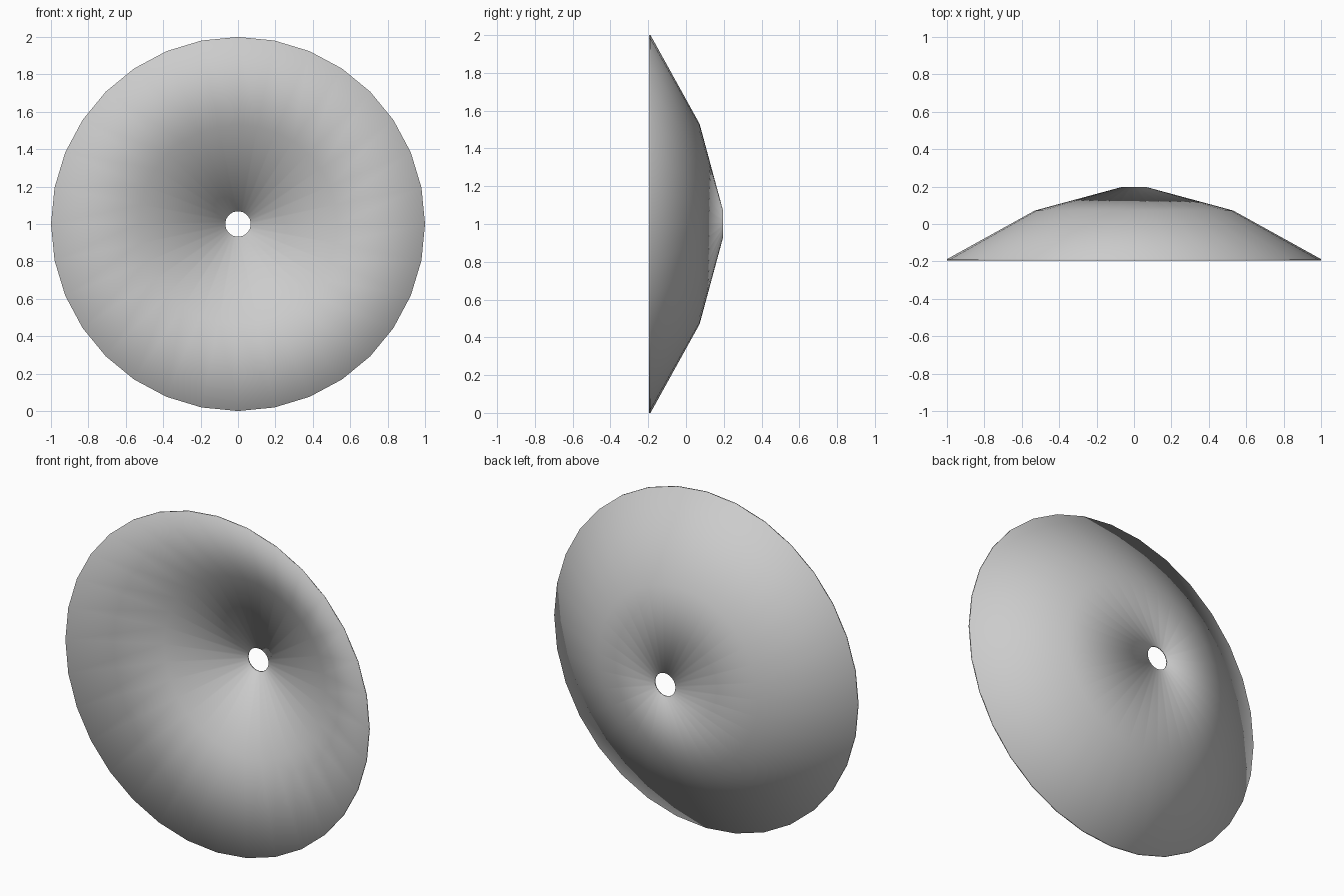
import bpy, bmesh, math

if "Cube" in bpy.data.objects:
    bpy.data.objects.remove(bpy.data.objects["Cube"])

SIDES = 32
# closed thin-shell profile as (radius, y): back skin from rim to hole, then front skin
PROFILE = [(1.0, -0.188), (0.53, 0.072), (0.068, 0.197),
           (0.068, 0.190), (0.53, 0.064), (1.0, -0.196)]

# revolve the profile around the y axis
bm = bmesh.new()
rings = []
for r, y in PROFILE:
    ring = []
    for i in range(SIDES):
        a = 2 * math.pi * i / SIDES
        ring.append(bm.verts.new((r * math.cos(a), y, 1 + r * math.sin(a))))
    rings.append(ring)
for k in range(len(rings)):
    a, b = rings[k], rings[(k + 1) % len(rings)]
    for i in range(SIDES):
        j = (i + 1) % SIDES
        bm.faces.new((a[i], a[j], b[j], b[i]))
bmesh.ops.recalc_face_normals(bm, faces=bm.faces)
for f in bm.faces:
    f.smooth = True

# shallow dish with a centre hole
mesh = bpy.data.meshes.new("dish")
bm.to_mesh(mesh)
bm.free()
dish = bpy.data.objects.new("dish", mesh)
bpy.context.collection.objects.link(dish)
